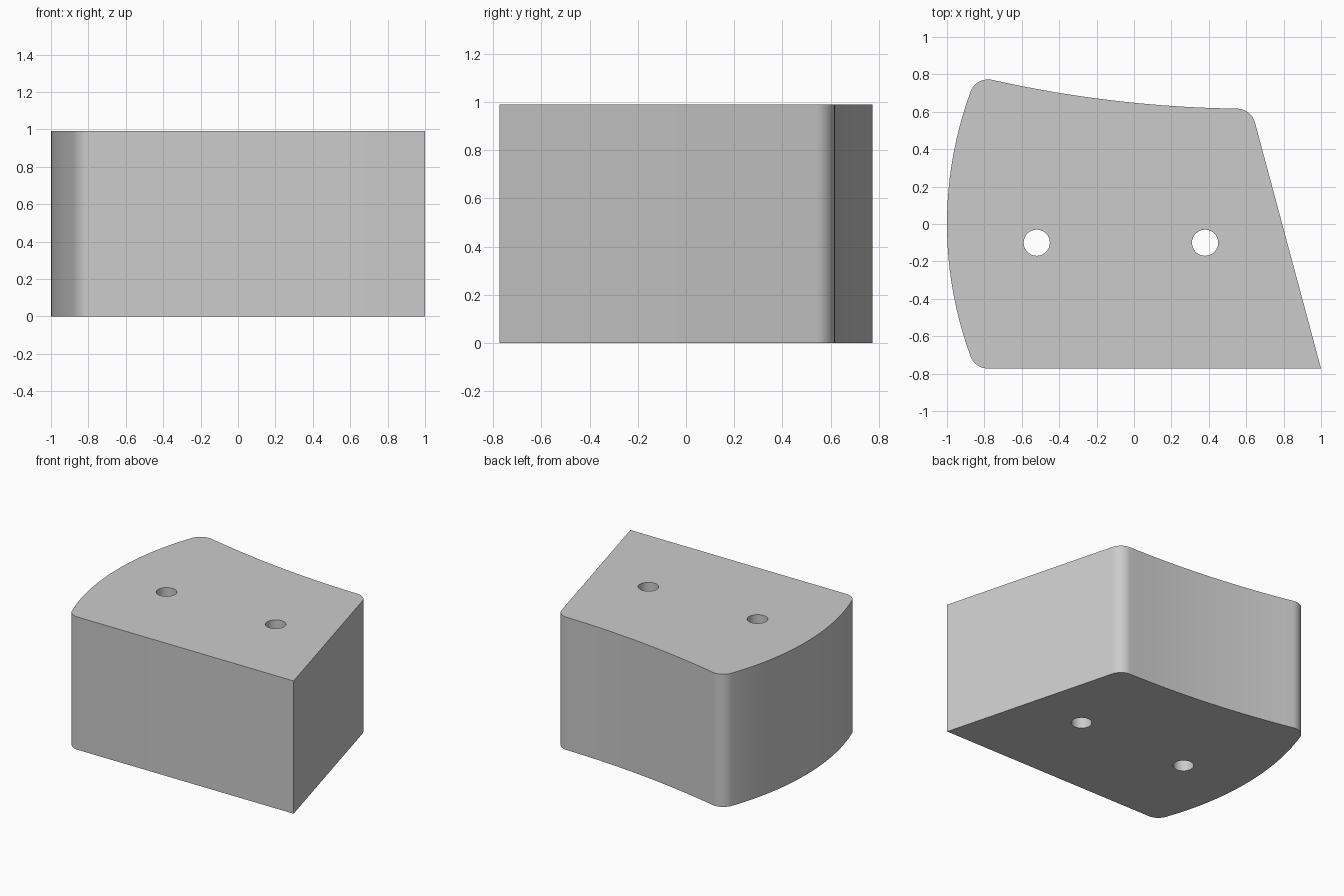
import bpy, bmesh
from math import cos, sin, radians, atan2, pi, hypot

if "Cube" in bpy.data.objects:
    bpy.data.objects.remove(bpy.data.objects["Cube"], do_unlink=True)

HEIGHT = 0.99


def arc(cx, cy, r, start, end, steps):
    """Points along a circular arc, angles in degrees."""
    angles = [radians(start + (end - start) * i / steps) for i in range(steps + 1)]
    return [(cx + r * cos(a), cy + r * sin(a)) for a in angles]


def bowed_side(p, q, bow, steps):
    """Inner points of an arc from p to q, bowed to the left of travel (negative: right)."""
    dx, dy = q[0] - p[0], q[1] - p[1]
    length = hypot(dx, dy)
    r = (length ** 2 / 4 + bow ** 2) / (2 * bow)
    cx = (p[0] + q[0]) / 2 - dy / length * (bow - r)
    cy = (p[1] + q[1]) / 2 + dx / length * (bow - r)
    a = atan2(p[1] - cy, p[0] - cx)
    b = atan2(q[1] - cy, q[0] - cx)
    sweep = (b - a + pi) % (2 * pi) - pi
    return [(cx + abs(r) * cos(a + sweep * i / steps),
             cy + abs(r) * sin(a + sweep * i / steps)) for i in range(1, steps)]


# Outline: rounded corners joined by a hollow back and a bulging right side
back_left = arc(0.55, 0.517, 0.1, 15, 91, 10)
back_right = arc(-0.78, 0.673, 0.1, 77.5, 160, 10)
front_right = arc(-0.78, -0.673, 0.1, 200, 270, 10)
outline = [(1.0, -0.773)] + back_left
outline += bowed_side(back_left[-1], back_right[0], 0.034, 20)
outline += back_right
outline += bowed_side(back_right[-1], front_right[0], -0.126, 24)
outline += front_right

# Two round through holes
holes = [arc(x, -0.1, 0.07, 0, 350, 35) for x in (-0.52, 0.38)]

# Fill the profile around the holes and extrude it
bm = bmesh.new()
edges = []
for loop in [outline] + holes:
    verts = [bm.verts.new((x, y, 0)) for x, y in loop]
    edges += [bm.edges.new((verts[i - 1], verts[i])) for i in range(len(verts))]
bmesh.ops.triangle_fill(bm, edges=edges, use_beauty=True)
result = bmesh.ops.extrude_face_region(bm, geom=bm.faces[:], use_keep_orig=True)
top = [g for g in result["geom"] if isinstance(g, bmesh.types.BMVert)]
bmesh.ops.translate(bm, verts=top, vec=(0, 0, HEIGHT))
bmesh.ops.recalc_face_normals(bm, faces=bm.faces[:])

mesh = bpy.data.meshes.new("drilled_block")
bm.to_mesh(mesh)
bm.free()
block = bpy.data.objects.new("drilled_block", mesh)
bpy.context.collection.objects.link(block)

# Plain grey material
grey = bpy.data.materials.new("plain_grey")
grey.use_nodes = True
colour = (0.6, 0.6, 0.6, 1)
grey.diffuse_color = colour
grey.node_tree.nodes["Principled BSDF"].inputs["Base Color"].default_value = colour
mesh.materials.append(grey)

# Smooth curved walls, crisp rims
bpy.ops.object.select_all(action="DESELECT")
block.select_set(True)
bpy.context.view_layer.objects.active = block
bpy.ops.object.shade_smooth_by_angle(angle=radians(30))
